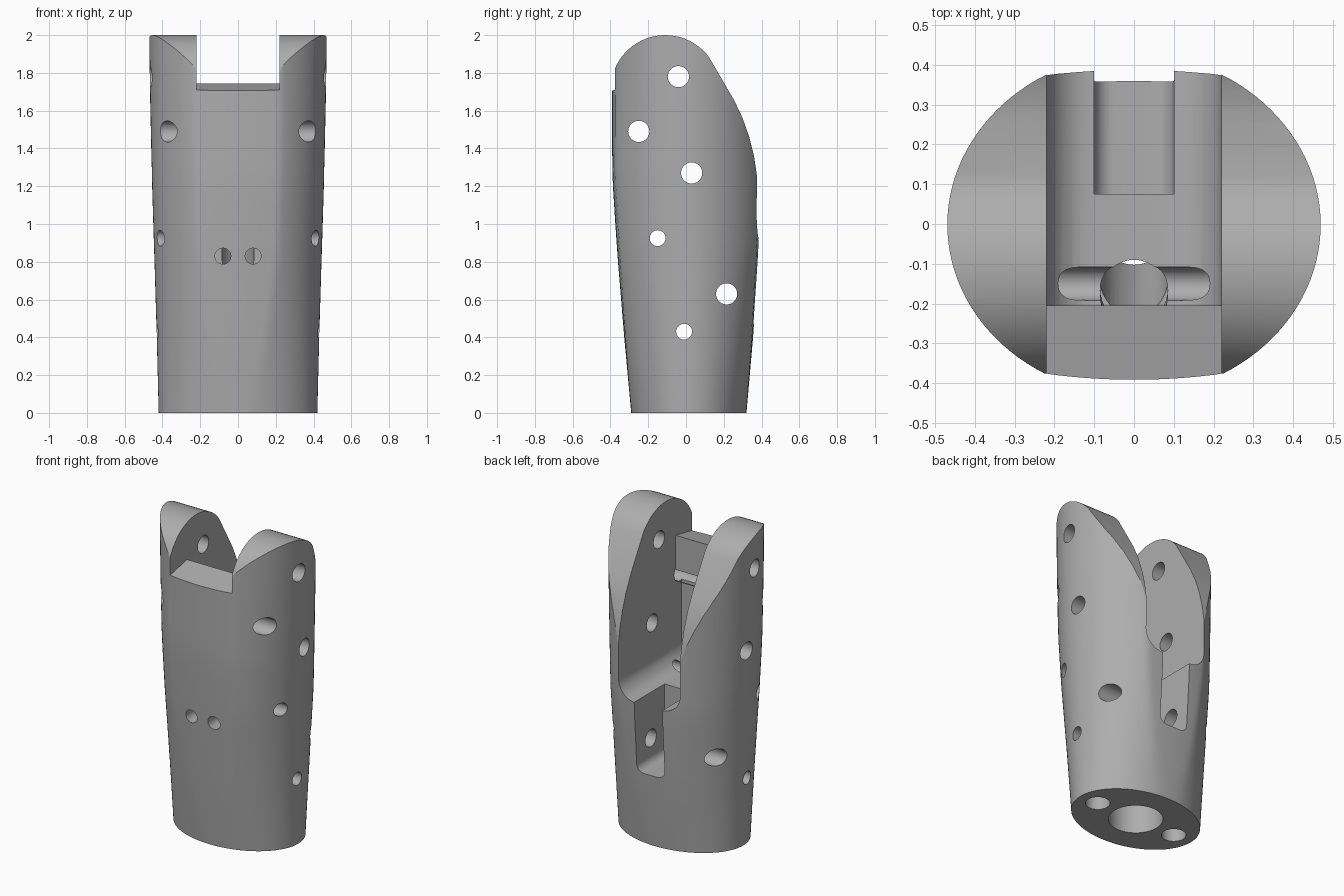
import bpy, bmesh, math
from mathutils import Vector

if "Cube" in bpy.data.objects:
    bpy.data.objects.remove(bpy.data.objects["Cube"], do_unlink=True)

grey = bpy.data.materials.new("plain_grey")
grey.use_nodes = True
colour = (0.42, 0.42, 0.42, 1)
grey.diffuse_color = colour
grey.node_tree.nodes["Principled BSDF"].inputs["Base Color"].default_value = colour


def make_object(name, bm):
    bmesh.ops.recalc_face_normals(bm, faces=bm.faces)
    mesh = bpy.data.meshes.new(name)
    bm.to_mesh(mesh)
    bm.free()
    mesh.materials.append(grey)
    obj = bpy.data.objects.new(name, mesh)
    bpy.context.collection.objects.link(obj)
    return obj


def skin(name, rings):
    """Closed solid through a list of equal rings of points."""
    bm = bmesh.new()
    loops = [[bm.verts.new(p) for p in ring] for ring in rings]
    n = len(loops[0])
    for low, high in zip(loops, loops[1:]):
        for i in range(n):
            j = (i + 1) % n
            bm.faces.new((low[i], low[j], high[j], high[i]))
    bm.faces.new(loops[0])
    bm.faces.new(loops[-1])
    return make_object(name, bm)


def prism_x(name, outline, half):
    return skin(name, [[(x, y, z) for y, z in outline] for x in (-half, half)])


def prism_y(name, outline, y0, y1):
    return skin(name, [[(x, y, z) for x, z in outline] for y in (y0, y1)])


def rod(name, start, end, radius):
    a, b = Vector(start), Vector(end)
    spin = (b - a).to_track_quat('Z', 'Y')
    ring = [spin @ Vector((radius * math.cos(i * math.tau / 40),
                           radius * math.sin(i * math.tau / 40), 0)) for i in range(40)]
    return skin(name, [[p + e for p in ring] for e in (a, b)])


def rounded_trough(half, floor, top, r):
    """U outline with filleted lower corners."""
    right = [(half - r + r * math.sin(t), floor + r - r * math.cos(t))
             for t in (i * math.pi / 20 for i in range(11))]
    right.append((half, top))
    return right + [(-x, z) for x, z in reversed(right)]


# Body loft: height, half width, front reach, back reach
stations = [(0, .42, .29, .32), (.4, .43, .327, .355), (.8, .442, .36, .382),
            (.95, .447, .371, .39), (1.25, .456, .39, .392),
            (1.75, .467, .392, .392), (2.1, .471, .39, .39)]


def station_at(z):
    for lo, hi in zip(stations, stations[1:]):
        if z <= hi[0]:
            f = (z - lo[0]) / (hi[0] - lo[0])
            return [p + (q - p) * f for p, q in zip(lo, hi)]
    return stations[-1]


def section(z):
    _, a, front, back = station_at(z)
    centre, b, k = (back - front) / 2, (front + back) / 2, min(1, z / .9)
    ring = []
    for i in range(112):
        t = i * math.tau / 112
        x, s = a * math.cos(t), math.sin(t)
        # The front and back flatten toward the upper end
        y = min(b * (1 + .095 * k) * abs(s), b - .31 * x * x)
        ring.append((x, centre + math.copysign(y, s), z))
    return ring


body = skin("socket_body", [section(i * .1) for i in range(22)])


def carve(tool, operation='DIFFERENCE'):
    mod = body.modifiers.new("carve", 'BOOLEAN')
    mod.operation, mod.solver, mod.object = operation, 'EXACT', tool
    tool.hide_render = True
    bpy.context.view_layer.objects.active = body
    bpy.ops.object.modifier_apply(modifier=mod.name)
    bpy.data.objects.remove(tool, do_unlink=True)


# Side outline of the cheeks: round crown, then a falling back edge
crown = [(-.11 + .289 * math.cos(t), 1.711 + .289 * math.sin(t))
         for t in (math.radians(37 + i * 126 / 24) for i in range(25))]
outline = [(-.6, -.1), (.6, -.1), (.6, .95), (.42, 1), (.393, 1.15), (.375, 1.26),
           (.36, 1.36), (.335, 1.46), (.3, 1.56), (.255, 1.655), (.2, 1.75)]
outline += crown + [(-.6, 1.78)]
carve(prism_x("cheek_outline", outline, .7), 'INTERSECT')

# Wide channel between the cheeks, with a recess behind the front wall
carve(prism_y("channel", rounded_trough(.22, .925, 2.3, .12), -.205, .7))
carve(prism_y("wall_recess", rounded_trough(.22, .925, 1.45, .12), -.27, -.1))
carve(prism_x("front_notch", [(-.7, 1.643), (-.2, 1.746), (-.2, 2.3), (-.7, 2.3)], .22))

# Narrow slot in the back
carve(prism_y("back_slot", rounded_trough(.1, .47, 1.2, .05), .075, .7))

# Cross holes: position along y, height, radius
for y, z, r in [(-.04, 1.78, .056), (-.25, 1.49, .056), (.03, 1.27, .056),
                (-.15, .925, .042), (.215, .63, .056), (-.01, .43, .042)]:
    carve(rod("cross_hole", (-.8, y, z), (.8, y, z), r))

# Slanted bore in the channel floor
carve(rod("slanted_bore", (0, -.2, 1), (0, 0, .3), .085))

# Mirrored cord holes in the front and sockets in the base
for side in (-1, 1):
    carve(rod("cord_hole", (side * .08, -.6, .83), (side * .08, -.16, .83), .042))
    carve(rod("base_hole", (side * .29, .015, -.1), (side * .29, .015, .3), .072))
carve(rod("base_socket", (0, .015, -.1), (0, .015, .35), .16))

# Smooth barrel with crisp cut edges
bpy.ops.object.select_all(action='DESELECT')
body.select_set(True)
bpy.context.view_layer.objects.active = body
bpy.ops.object.shade_smooth_by_angle(angle=math.radians(28))
